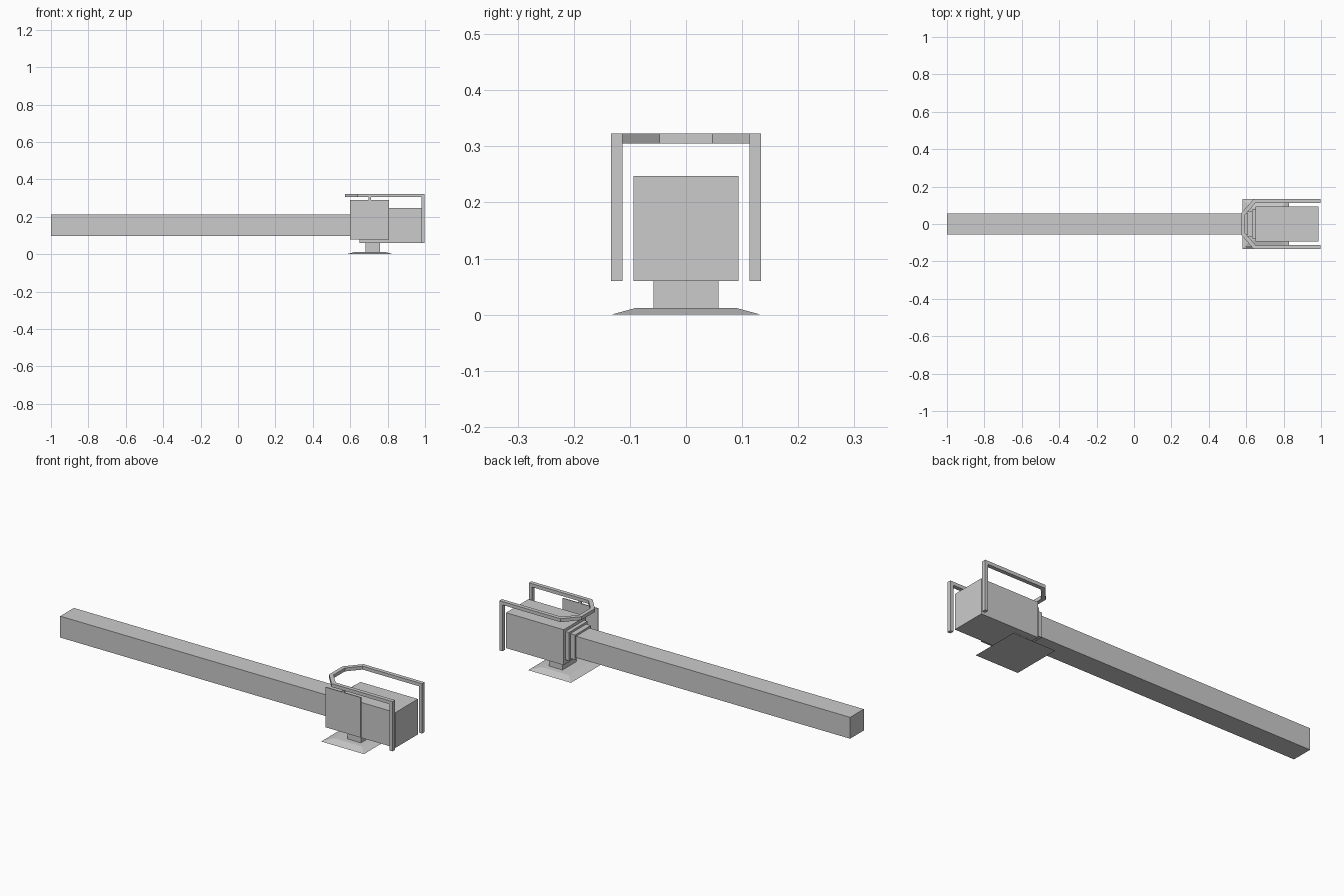
import bpy, bmesh
from mathutils import Vector

if "Cube" in bpy.data.objects:
    bpy.data.objects.remove(bpy.data.objects["Cube"])


def make(name, verts, faces):
    mesh = bpy.data.meshes.new(name)
    mesh.from_pydata(verts, [], faces)
    bm = bmesh.new()
    bm.from_mesh(mesh)
    bmesh.ops.recalc_face_normals(bm, faces=bm.faces)
    bm.to_mesh(mesh)
    bm.free()
    ob = bpy.data.objects.new(name, mesh)
    bpy.context.collection.objects.link(ob)
    return ob


def frustum(name, x, y, z, inset=0.0):
    """Box from min/max ranges, with the top optionally drawn in."""
    verts = []
    for h, i in ((z[0], 0), (z[1], inset)):
        verts += [(x[0] + i, y[0] + i, h), (x[1] - i, y[0] + i, h),
                  (x[1] - i, y[1] - i, h), (x[0] + i, y[1] - i, h)]
    faces = [(0, 1, 2, 3), (4, 5, 6, 7)]
    faces += [(k, (k + 1) % 4, (k + 1) % 4 + 4, k + 4) for k in range(4)]
    return make(name, verts, faces)


# Swivel foot
frustum("foot_plate", (0.58, 0.83), (-0.133, 0.133), (0, 0.012), 0.044)
frustum("foot_post", (0.682, 0.76), (-0.058, 0.058), (0.012, 0.06))

# Main housing, stepped collar and long beam
frustum("housing", (0.65, 0.987), (-0.094, 0.094), (0.06, 0.247))
frustum("collar_rear", (0.63, 0.65), (-0.078, 0.078), (0.082, 0.232))
frustum("collar_front", (0.603, 0.63), (-0.066, 0.066), (0.09, 0.221))
frustum("beam", (-1.0, 0.603), (-0.057, 0.057), (0.098, 0.211))

# Side panel hung from the rail on a small peg
frustum("side_panel", (0.60, 0.806), (-0.126, -0.121), (0.078, 0.29))
frustum("panel_peg", (0.697, 0.711), (-0.128, -0.119), (0.29, 0.306))

# Top rail: mitred band following a U path with cut corners
outer = [(0.998, -0.134), (0.64, -0.134), (0.572, -0.056)]
inner = [(0.998, -0.113), (0.65, -0.113), (0.592, -0.047)]
outer += [(x, -y) for x, y in reversed(outer)]
inner += [(x, -y) for x, y in reversed(inner)]
verts, faces = [], []
for o, i in zip(outer, inner):
    verts += [(*o, 0.305), (*i, 0.305), (*i, 0.323), (*o, 0.323)]
for s in range(len(outer) - 1):
    a, b = s * 4, s * 4 + 4
    faces += [(a + k, a + (k + 1) % 4, b + (k + 1) % 4, b + k) for k in range(4)]
n = len(verts)
faces += [(0, 1, 2, 3), (n - 4, n - 3, n - 2, n - 1)]
make("top_rail", verts, faces)

# Rail legs at the back corners
for side, label in ((-1, "front"), (1, "back")):
    ys = sorted((side * 0.113, side * 0.134))
    frustum("rail_leg_" + label, (0.98, 0.998), ys, (0.06, 0.305))
